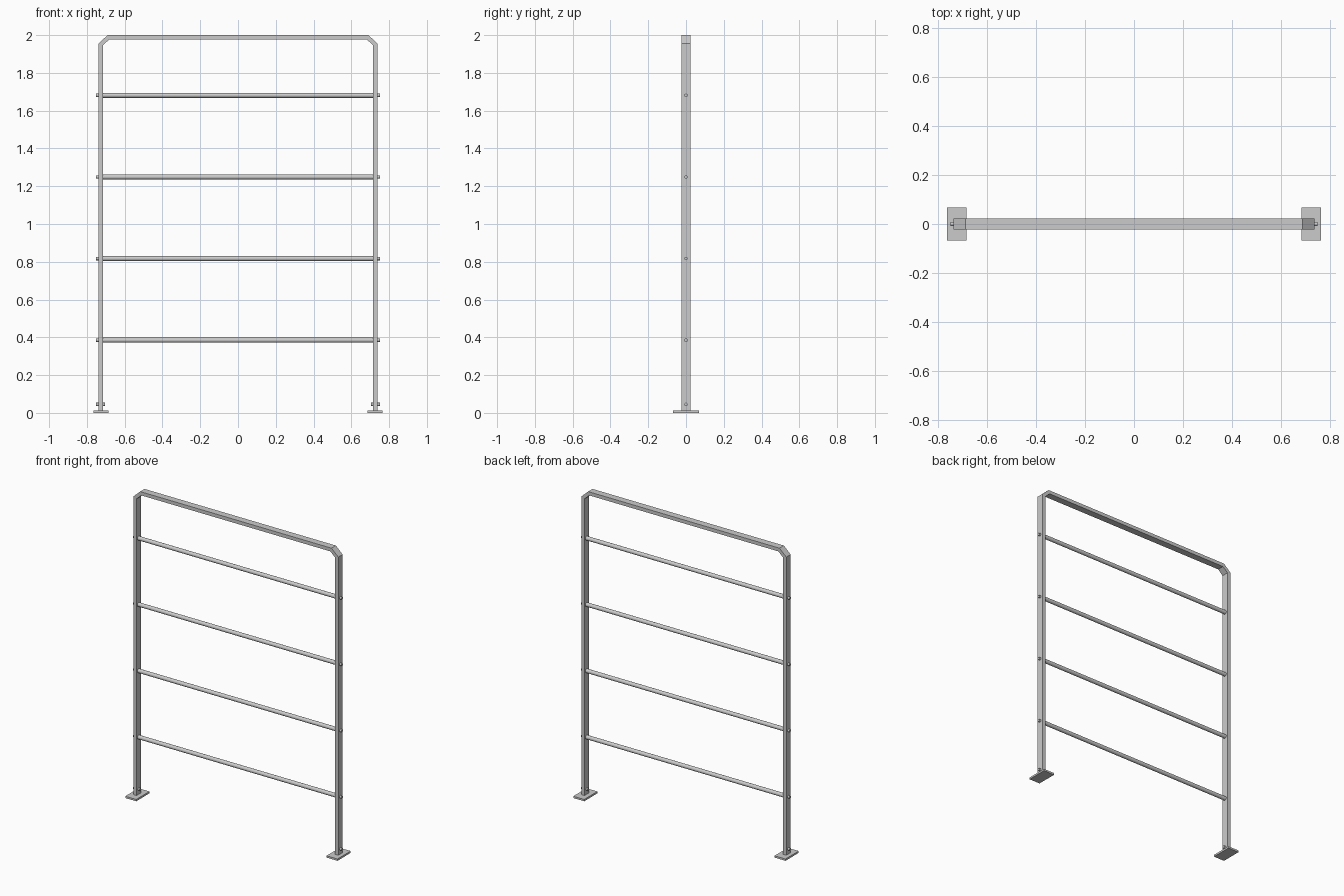
import bpy, bmesh
from math import radians, pi
from mathutils import Vector

if "Cube" in bpy.data.objects:
    bpy.data.objects.remove(bpy.data.objects["Cube"])


def finish(bm, name, smooth=False):
    bmesh.ops.recalc_face_normals(bm, faces=bm.faces)
    me = bpy.data.meshes.new(name)
    bm.to_mesh(me)
    bm.free()
    ob = bpy.data.objects.new(name, me)
    bpy.context.collection.objects.link(ob)
    if smooth:
        bpy.context.view_layer.objects.active = ob
        ob.select_set(True)
        bpy.ops.object.shade_smooth_by_angle(angle=radians(35))
        ob.select_set(False)
    return ob


def rod_x(name, x0, x1, z, radius, sides):
    bm = bmesh.new()
    bmesh.ops.create_cone(bm, cap_ends=True, segments=sides, radius1=radius,
                          radius2=radius, depth=x1 - x0)
    ob = finish(bm, name, True)
    ob.rotation_euler = (0, pi / 2, 0)
    ob.location = ((x0 + x1) / 2, 0, z)
    return ob


def box(name, center, size):
    bm = bmesh.new()
    bmesh.ops.create_cube(bm, size=1)
    bmesh.ops.scale(bm, vec=size, verts=bm.verts)
    bmesh.ops.translate(bm, vec=center, verts=bm.verts)
    return finish(bm, name)


# Rectangular tube frame with chamfered upper corners
outer = [(-0.739, 0.01), (-0.739, 1.955), (-0.69, 2.0),
         (0.69, 2.0), (0.739, 1.955), (0.739, 0.01)]
inner = [(-0.716, 0.01), (-0.716, 1.945), (-0.682, 1.977),
         (0.682, 1.977), (0.716, 1.945), (0.716, 0.01)]
bm = bmesh.new()
rings = []
for (ox, oz), (ix, iz) in zip(outer, inner):
    rings.append([bm.verts.new(p) for p in
                  ((ox, -0.0225, oz), (ox, 0.0225, oz),
                   (ix, 0.0225, iz), (ix, -0.0225, iz))])
for a, b in zip(rings, rings[1:]):
    for i in range(4):
        j = (i + 1) % 4
        bm.faces.new((a[i], a[j], b[j], b[i]))
bm.faces.new(rings[0])
bm.faces.new(rings[-1])
finish(bm, "frame")

# Round cross rails with bolts through both posts
for k, z in enumerate((0.385, 0.817, 1.249, 1.681)):
    rod_x(f"rail_{k + 1}", -0.717, 0.717, z, 0.013, 24)
    for s in (-1, 1):
        x = sorted((s * 0.735, s * 0.751))
        rod_x(f"rail_bolt_{k + 1}", x[0], x[1], z, 0.009, 16)

# Foot plates and the bolts holding them
for s in (-1, 1):
    box("foot_plate", (s * 0.7255, 0, 0.006), (0.079, 0.136, 0.012))
    x = sorted((s * 0.704, s * 0.751))
    rod_x("foot_bolt", x[0], x[1], 0.045, 0.009, 16)
